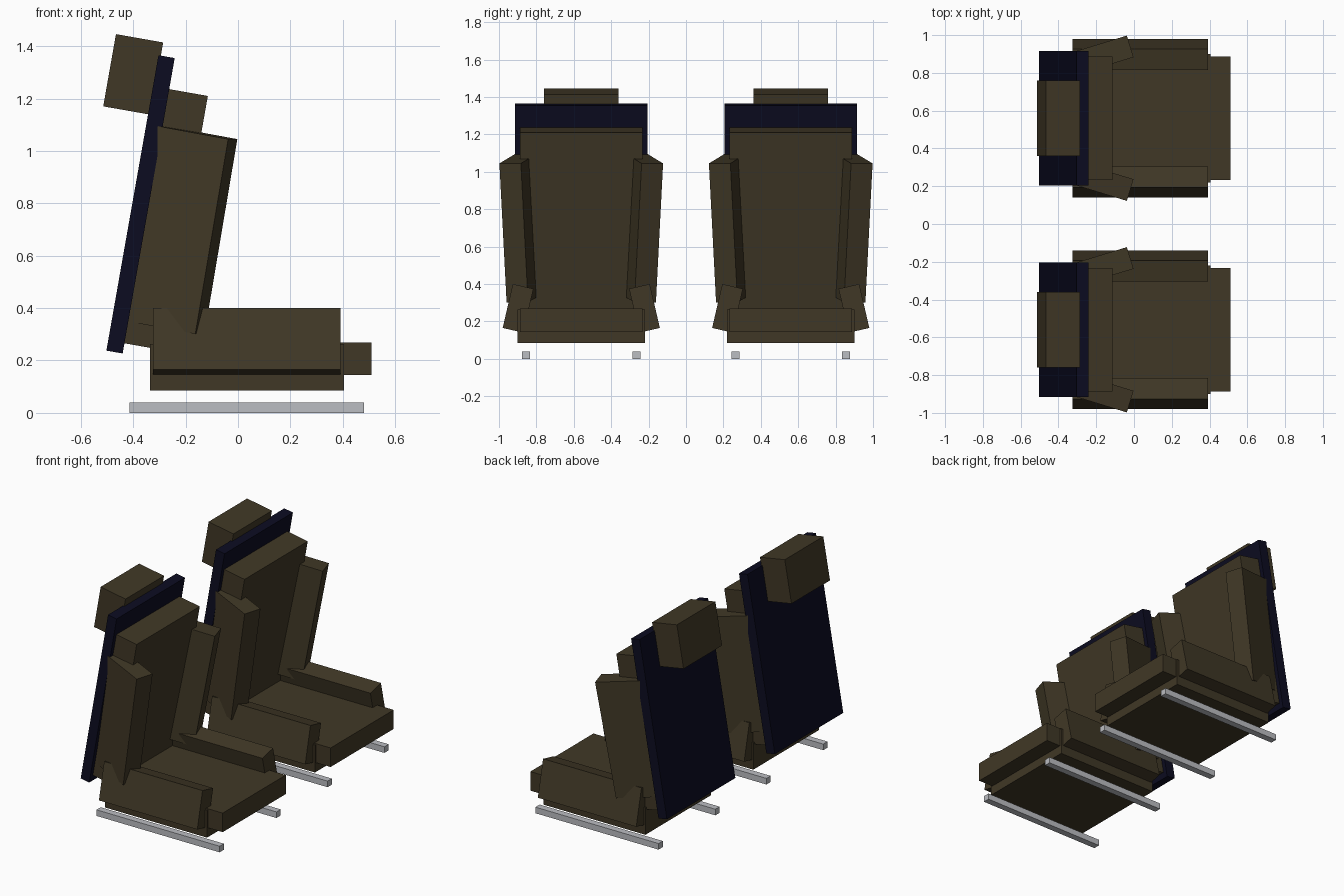
import bpy, math
from mathutils import Matrix, Vector, Euler

cube = bpy.data.objects.get("Cube")
if cube:
    bpy.data.objects.remove(cube, do_unlink=True)


def material(name, rgb):
    mat = bpy.data.materials.new(name)
    mat.use_nodes = True
    mat.diffuse_color = (*rgb, 1)
    mat.node_tree.nodes["Principled BSDF"].inputs["Base Color"].default_value = (*rgb, 1)
    return mat


BROWN = material("brown_upholstery", (0.051, 0.039, 0.019))
NAVY = material("navy_shell", (0.0035, 0.0035, 0.015))
STEEL = material("rail_grey", (0.50, 0.51, 0.54))


def box(name, center, size, mat, rot=(0, 0, 0)):
    """Flat-faced box; rotation in degrees, applied to the mesh."""
    bpy.ops.mesh.primitive_cube_add(size=1)
    obj = bpy.context.object
    obj.name = name
    obj.data.materials.append(mat)
    turn = Euler([math.radians(a) for a in rot]).to_matrix().to_4x4()
    obj.data.transform(turn @ Matrix.Diagonal((*size, 1)))
    obj.location = Vector(center)
    return obj


LEAN = 10   # tilt of the backrest
SEAT_Y = 0.56

for label, y in (("right", -SEAT_Y), ("left", SEAT_Y)):
    # Seat base and cushion
    box(f"{label}_seat_base", (0.035, y, 0.174), (0.74, 0.68, 0.178), BROWN)
    box(f"{label}_seat_cushion", (0.10, y, 0.207), (0.82, 0.655, 0.125), BROWN)

    # Leaning backrest, shell and headrest
    box(f"{label}_back_cushion", (-0.276, y, 0.738), (0.153, 0.655, 0.985), BROWN, (0, LEAN, 0))
    box(f"{label}_back_shell", (-0.372, y, 0.796), (0.063, 0.71, 1.145), NAVY, (0, LEAN, 0))
    box(f"{label}_headrest", (-0.40, y, 1.292), (0.183, 0.40, 0.28), BROWN, (0, LEAN, 0))

    # Mirrored side bolsters and floor rails
    for side, s in (("right", -1), ("left", 1)):
        box(f"{label}_back_bolster_{side}", (-0.217, y + s * 0.32, 0.698),
            (0.285, 0.12, 0.755), BROWN, (0, LEAN, s * 17))
        box(f"{label}_seat_bolster_{side}", (0.033, y + s * 0.338, 0.27),
            (0.715, 0.113, 0.241), BROWN, (s * 13, 0, 0))
        box(f"{label}_floor_rail_{side}", (0.033, y + s * 0.295, 0.02),
            (0.895, 0.044, 0.036 + 0.004), STEEL)
